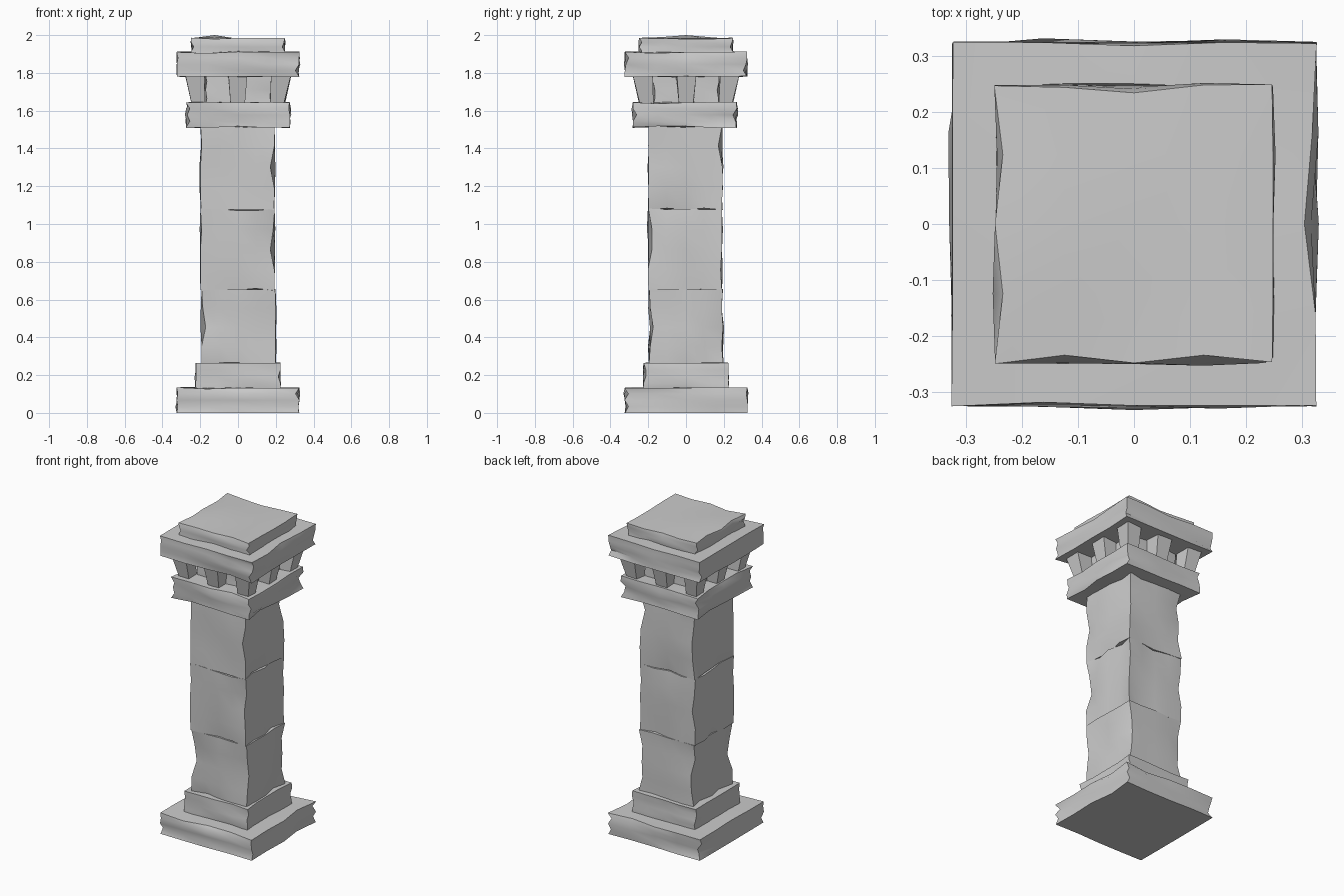
import bpy, bmesh, random
from mathutils import Vector

if "Cube" in bpy.data.objects:
    bpy.data.objects.remove(bpy.data.objects["Cube"])

random.seed(7)


def finish(name, bm, angle=0.75):
    bmesh.ops.recalc_face_normals(bm, faces=bm.faces)
    me = bpy.data.meshes.new(name)
    bm.to_mesh(me)
    bm.free()
    ob = bpy.data.objects.new(name, me)
    bpy.context.collection.objects.link(ob)
    bpy.ops.object.select_all(action='DESELECT')
    ob.select_set(True)
    bpy.context.view_layer.objects.active = ob
    bpy.ops.object.shade_smooth_by_angle(angle=angle)
    return ob


def stone(name, half, z0, z1, wear=0.012, chip=0.02, centre=(0, 0), cuts=3, flat=()):
    """Square block with uneven faces and worn edges."""
    bm = bmesh.new()
    bmesh.ops.create_cube(bm, size=2)
    bmesh.ops.subdivide_edges(bm, edges=bm.edges[:], cuts=cuts, use_grid_fill=True)
    h = Vector((half, half, (z1 - z0) / 2))
    for v in bm.verts:
        sides = [i for i in range(3) if abs(v.co[i]) > 0.99]
        sign = [1 if c > 0 else -1 for c in v.co]
        v.co = Vector(a * b for a, b in zip(v.co, h))
        for i in sides:
            if i == 2 and (sign[2] in flat):
                continue
            if len(sides) == 1:
                d = random.uniform(-wear, wear * 0.6)
            elif len(sides) == 2:
                d = random.choice((0, 0, -0.3, -1)) * chip * (0.4 if i == 2 else 1)
            else:
                d = random.uniform(-0.15, 0.1) * chip
            v.co[i] += sign[i] * d
        v.co += Vector((*centre, (z0 + z1) / 2))
    return finish(name, bm)


# Stepped base
stone("base_slab", 0.325, 0, 0.135, flat=(-1,))
stone("plinth", 0.225, 0.12, 0.265, 0.008, 0.012)

# Shaft of three stacked stones
for i, (z0, z1, c) in enumerate([(0.25, 0.655, (0.003, 0)),
                                 (0.65, 1.08, (-0.003, -0.006)),
                                 (1.075, 1.53, (-0.003, -0.003))]):
    stone(f"shaft_stone_{i + 1}", 0.196, z0, z1, 0.010, 0.022, c)

# Capital collar and recessed core
stone("collar", 0.275, 1.51, 1.645, 0.012, 0.02, (0, -0.006))
stone("capital_core", 0.175, 1.62, 1.80, 0.006, 0.01)

# Flared corbels around the core: corners and middle of each side
for ix in (-1, 0, 1):
    for iy in (-1, 0, 1):
        if ix == 0 and iy == 0:
            continue
        bm = bmesh.new()
        bmesh.ops.create_cube(bm, size=2)
        for v in bm.verts:
            top = v.co.z > 0
            w, off = (0.052, 0.23) if top else (0.036, 0.208)
            v.co = Vector((ix * off + v.co.x * w + random.uniform(-0.004, 0.004),
                           iy * off + v.co.y * w + random.uniform(-0.004, 0.004),
                           1.80 if top else 1.63))
        finish(f"corbel_{ix + 1}{iy + 1}", bm)

# Top slab and cap stone
stone("top_slab", 0.324, 1.78, 1.912, 0.01, 0.02)
cap = stone("cap_stone", 0.248, 1.89, 1.985, 0.008, 0.014)
peak = max(cap.data.vertices, key=lambda v: v.co.z - abs(v.co.x + 0.12) * 0.5 - abs(v.co.y) * 0.5)
peak.co.z = 2.0
